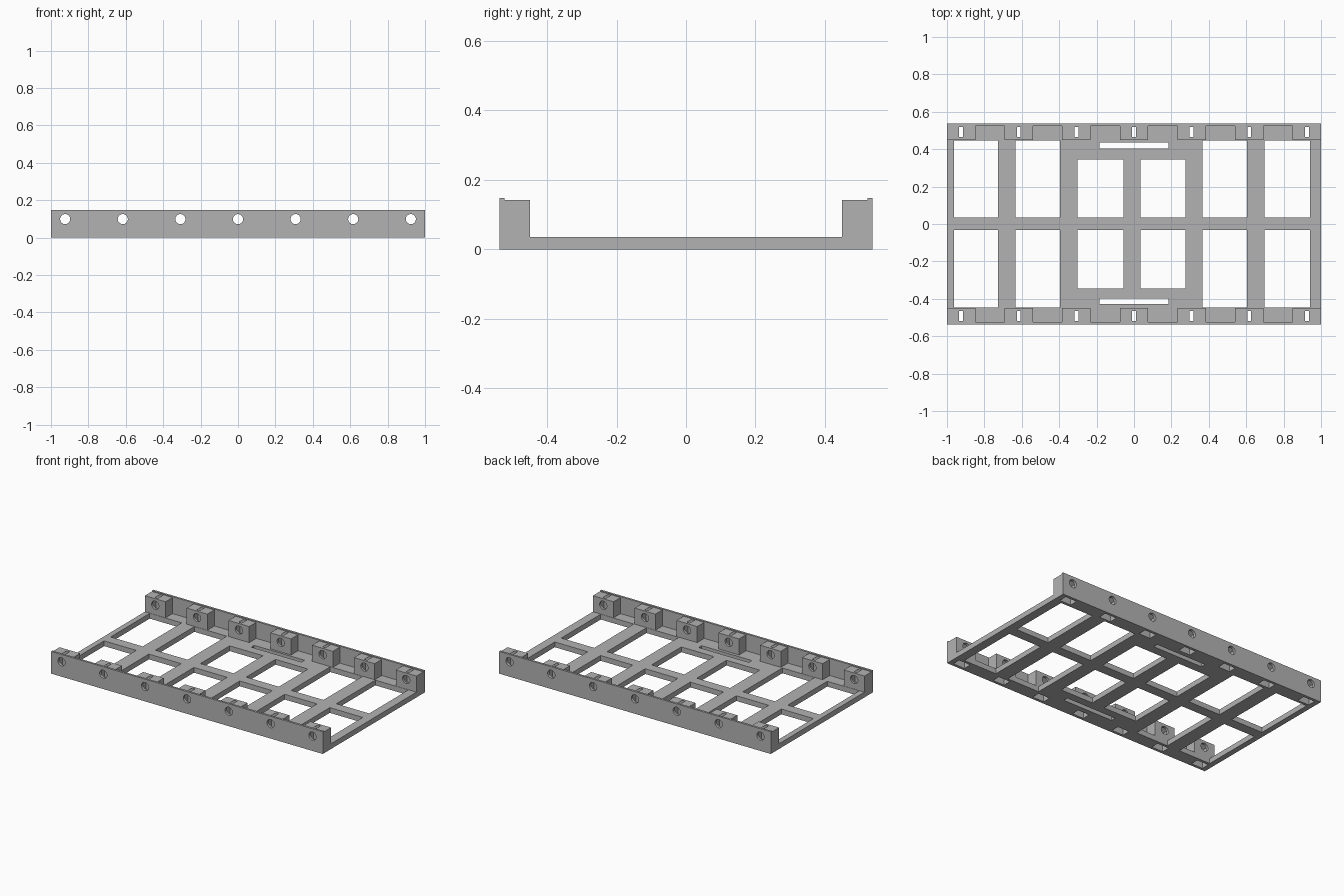
import bpy, bmesh
from math import pi, sin, cos
from mathutils import Matrix

if "Cube" in bpy.data.objects:
    bpy.data.objects.remove(bpy.data.objects["Cube"])

grey = bpy.data.materials.new("grey_plastic")
grey.use_nodes = True
grey.diffuse_color = (0.45, 0.45, 0.45, 1)
grey.node_tree.nodes["Principled BSDF"].inputs["Base Color"].default_value = grey.diffuse_color

FLOOR, BLOCK_TOP, WALL_TOP = 0.035, 0.142, 0.148
OUTER, WALL_IN, BLOCK_IN = 0.537, 0.523, 0.449
HOLE_Z, HOLE_R, BLOCK_W = 0.099, 0.027, 0.152
STATIONS = [i * 0.308 for i in range(-3, 4)]


def box(bm, x0, x1, y0, y1, z0, z1):
    y0, y1 = sorted((y0, y1))
    m = Matrix.Translation(((x0 + x1) / 2, (y0 + y1) / 2, (z0 + z1) / 2))
    bmesh.ops.create_cube(bm, size=1, matrix=m @ Matrix.Diagonal((x1 - x0, y1 - y0, z1 - z0, 1)))


def prism(bm, outline, y0, y1):
    """Extrude an x-z outline along y."""
    y0, y1 = sorted((y0, y1))
    face = bm.faces.new([bm.verts.new((x, y0, z)) for x, z in outline])
    ext = bmesh.ops.extrude_face_region(bm, geom=[face], use_keep_orig=True)
    moved = [v for v in ext["geom"] if isinstance(v, bmesh.types.BMVert)]
    bmesh.ops.translate(bm, vec=(0, y1 - y0, 0), verts=moved)


def finish(name, bm):
    bmesh.ops.recalc_face_normals(bm, faces=bm.faces)
    mesh = bpy.data.meshes.new(name)
    bm.to_mesh(mesh)
    bm.free()
    mesh.materials.append(grey)
    ob = bpy.data.objects.new(name, mesh)
    bpy.context.collection.objects.link(ob)
    return ob


def cut(ob, cutters):
    """Subtract the cutters and bake the result."""
    for c in cutters:
        mod = ob.modifiers.new("cut", 'BOOLEAN')
        mod.operation, mod.solver, mod.object = 'DIFFERENCE', 'EXACT', c
    bpy.context.view_layer.update()
    baked = bpy.data.meshes.new_from_object(ob.evaluated_get(bpy.context.evaluated_depsgraph_get()))
    ob.modifiers.clear()
    ob.data = baked


# Window cutter for the floor: outer columns are taller than the middle pair
bm = bmesh.new()
columns = [(-0.963, -0.727, 0.447), (-0.634, -0.396, 0.447), (-0.302, -0.057, 0.344),
           (0.035, 0.275, 0.344), (0.366, 0.604, 0.447), (0.698, 0.941, 0.447)]
for x0, x1, top in columns:
    box(bm, x0, x1, 0.036, top, -0.1, 0.1)
    box(bm, x0, x1, -top, -0.032, -0.1, 0.1)
# Long narrow slots beside the middle windows
box(bm, -0.185, 0.185, 0.403, 0.435, -0.1, 0.1)
box(bm, -0.185, 0.185, -0.429, -0.397, -0.1, 0.1)
windows = finish("window_cutter", bm)

# Nut pockets: hexagon around each bolt hole with a channel out of the underside
bm = bmesh.new()
r = 0.049
half = r * cos(pi / 6)
for s in (-1, 1):
    for x in STATIONS:
        prism(bm, [(x - half, -0.05), (x + half, -0.05), (x + half, HOLE_Z + r / 2),
                   (x, HOLE_Z + r), (x - half, HOLE_Z + r / 2)], s * 0.465, s * 0.519)
pockets = finish("pocket_cutter", bm)

# Bolt holes running front to back
bm = bmesh.new()
for x in STATIONS:
    ring = [(x + HOLE_R * cos(a * pi / 16), HOLE_Z + HOLE_R * sin(a * pi / 16)) for a in range(32)]
    prism(bm, ring, -0.7, 0.7)
holes = finish("hole_cutter", bm)

# Floor panel
bm = bmesh.new()
box(bm, -1, 1, -WALL_IN, WALL_IN, 0, FLOOR)
cut(finish("floor_panel", bm), [windows, pockets])

# Side walls and their rows of bolt blocks
for side, s in (("front", -1), ("back", 1)):
    bm = bmesh.new()
    box(bm, -1, 1, s * WALL_IN, s * OUTER, 0, WALL_TOP)
    cut(finish(side + "_wall", bm), [holes])
    bm = bmesh.new()
    for x in STATIONS:
        box(bm, x - BLOCK_W / 2, x + BLOCK_W / 2, s * BLOCK_IN, s * WALL_IN, FLOOR, BLOCK_TOP)
    cut(finish(side + "_bolt_blocks", bm), [pockets, holes])

for c in (windows, pockets, holes):
    bpy.data.objects.remove(c)
